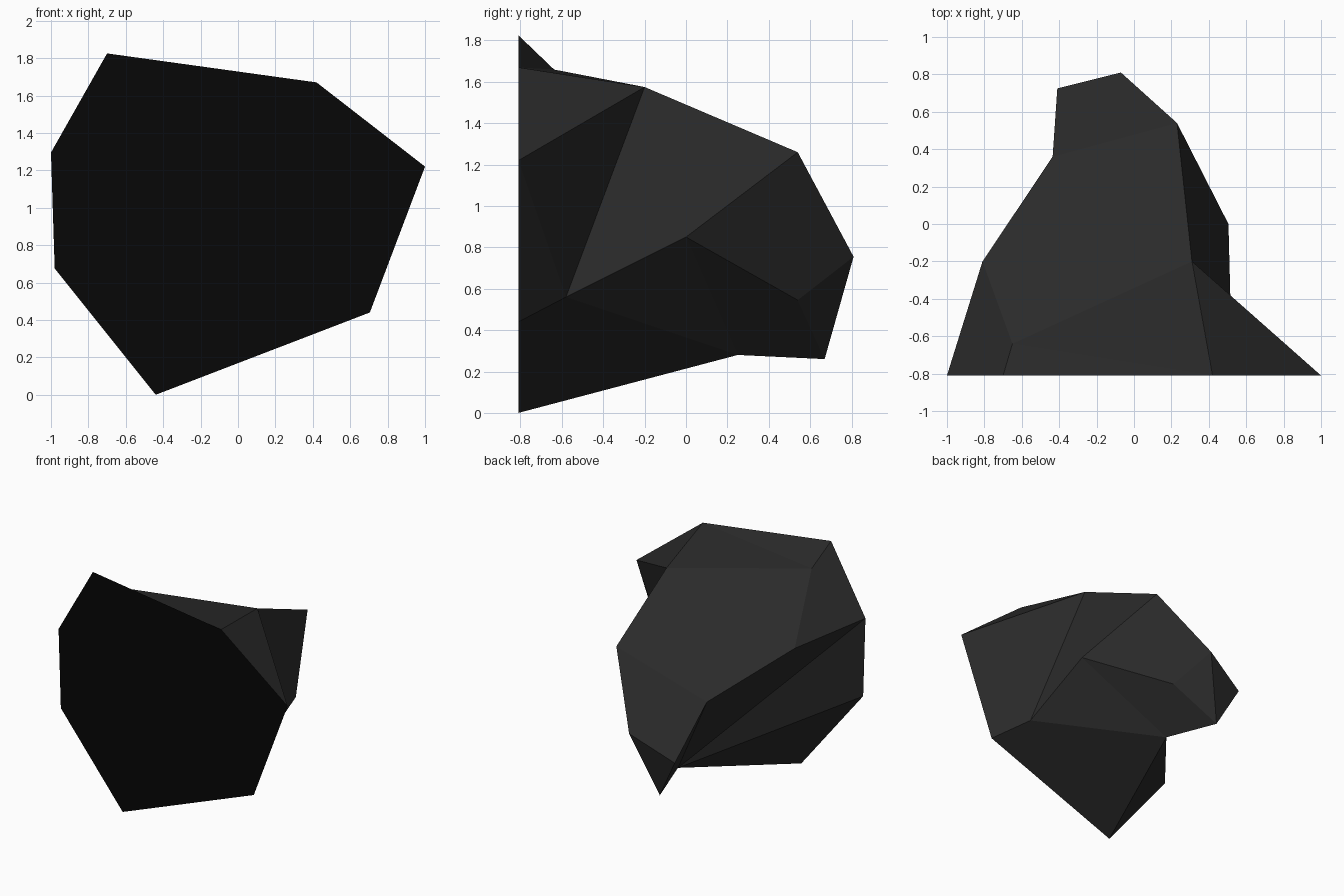
import bpy, bmesh

if "Cube" in bpy.data.objects:
    bpy.data.objects.remove(bpy.data.objects["Cube"])


def material(name, level):
    m = bpy.data.materials.new(name)
    m.diffuse_color = (level, level, level, 1)
    m.use_nodes = True
    m.node_tree.nodes["Principled BSDF"].inputs["Base Color"].default_value = m.diffuse_color
    return m


# Corner points: the flat front outline (x, z) and the faceted back (x, y, z)
FRONT_Y = -0.81
front = {"A": (-.70, 1.825), "B": (.42, 1.67), "C": (1.0, 1.22), "D": (.705, .44),
         "E": (-.44, 0), "F": (-.98, .675), "G": (-1.0, 1.295)}
back = {"H": (-.65, -.64, 1.66), "I": (.31, -.20, 1.575), "J": (.23, .54, 1.26),
        "K": (-.07, .81, .755), "L": (-.24, .67, .26), "M": (-.105, .25, .28),
        "N": (.52, -.58, .56), "O": (.505, 0, .85), "P": (.07, .54, .545),
        "Q": (-.81, -.20, 1.24), "R": (-.435, .36, .93), "S": (-.41, .725, .58)}

# Facets: front cut, top, right side, underside, left side
facets = ("ABCDEFG  AHB HIB AGQH HQRJI RSKJ  BIC CIN CND IJON JKPO KLP KLS "
          "DNME NOM OPLM EMF  FGM GQM QRM RMLS").split()

bm = bmesh.new()
points = {k: bm.verts.new((x, FRONT_Y, z)) for k, (x, z) in front.items()}
points.update({k: bm.verts.new(p) for k, p in back.items()})
for f in facets:
    bm.faces.new([points[c] for c in f])
bmesh.ops.recalc_face_normals(bm, faces=bm.faces)

# The flat front cut is near black, the rest is dark stone
for f in bm.faces:
    f.material_index = 1 if f.normal.y < -0.99 else 0

mesh = bpy.data.meshes.new("rock_chunk")
bm.to_mesh(mesh)
bm.free()
mesh.materials.append(material("dark stone", 0.023))
mesh.materials.append(material("black cut face", 0.002))
bpy.context.collection.objects.link(bpy.data.objects.new("rock_chunk", mesh))
